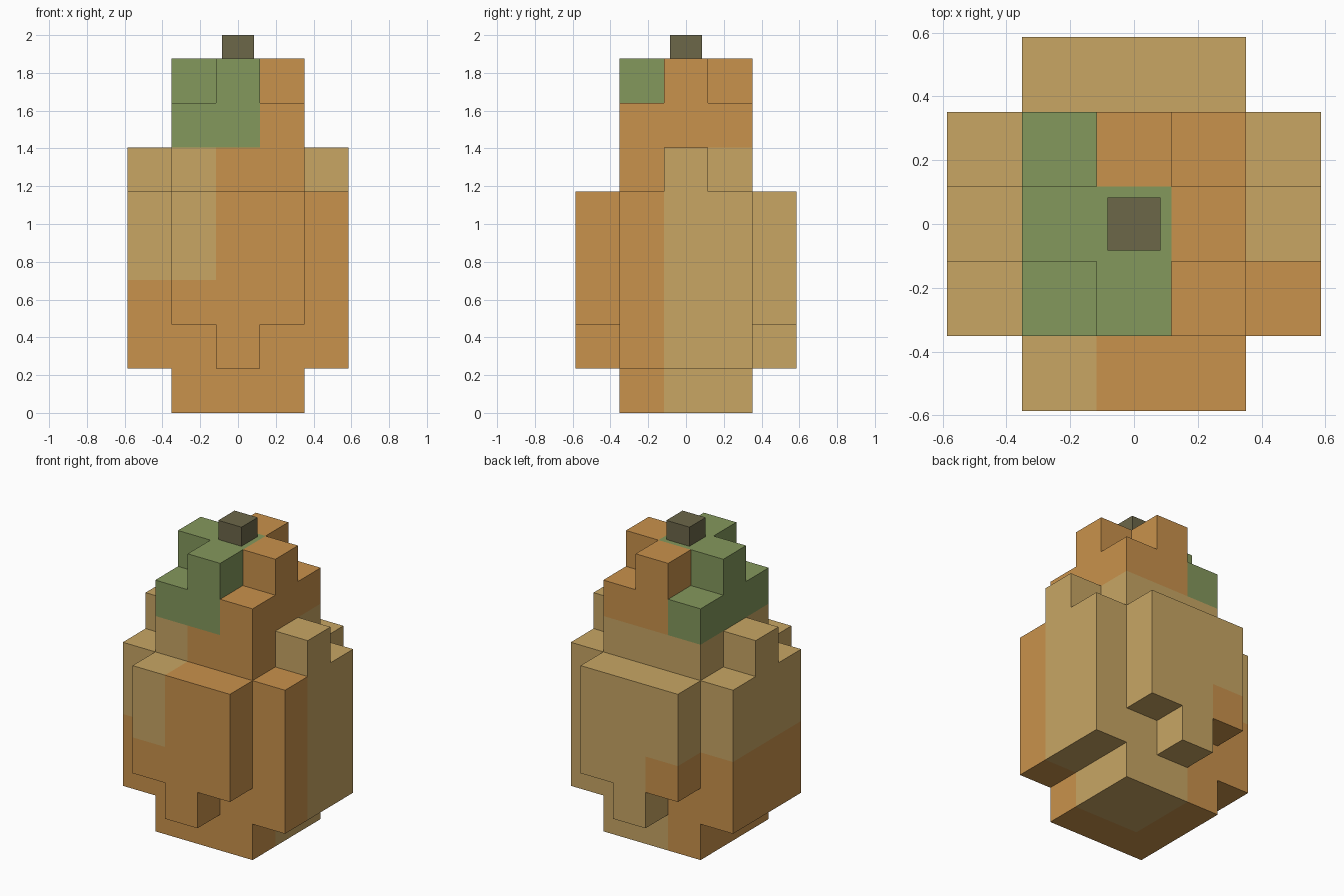
import bpy, bmesh
from mathutils import Vector

if "Cube" in bpy.data.objects:
    bpy.data.objects.remove(bpy.data.objects["Cube"])

U = 1.875 / 8  # size of one block


def linear(c):
    c /= 255
    return c / 12.92 if c <= 0.04045 else ((c + 0.055) / 1.055) ** 2.4


def material(name, rgb):
    m = bpy.data.materials.new(name)
    m.diffuse_color = (*[linear(c) for c in rgb], 1)
    m.use_nodes = True
    m.node_tree.nodes["Principled BSDF"].inputs["Base Color"].default_value = m.diffuse_color
    return m


ORANGE, TAN, GREEN = 0, 1, 2
skin = [material("orange", (201, 146, 76)),
        material("tan", (200, 166, 100)),
        material("green", (132, 152, 92))]
stem_brown = material("stem brown", (108, 103, 73))


def block(x, y, z):
    """Set of grid cells filling inclusive ranges (x and y run -2..2, z runs 0..7)."""
    return {(i, j, k) for i in range(x[0], x[1] + 1)
            for j in range(y[0], y[1] + 1) for k in range(z[0], z[1] + 1)}


# Core, and the cross-shaped top
cells = block((-1, 1), (-1, 1), (0, 6))
cells |= block((-1, 1), (0, 0), (7, 7)) | block((0, 0), (-1, 1), (7, 7))
for s in (-2, 2):
    # Side slabs with a raised middle
    cells |= block((s, s), (-1, 1), (1, 4)) | block((s, s), (0, 0), (5, 5))
    # Front and back slabs with a hanging tab
    cells |= block((-1, 1), (s, s), (2, 4)) | block((0, 0), (s, s), (1, 1))


def colour(i, j, k):
    if k >= 6:  # leafy crown, orange on the right and back
        return GREEN if i < 0 or (i == 0 and j <= 0) else ORANGE
    if i < 0:   # left half splits by height
        return ORANGE if k <= 2 else TAN
    return ORANGE if j < 0 else TAN  # right half splits front to back


def add_object(name, bm, mats):
    me = bpy.data.meshes.new(name)
    bm.to_mesh(me)
    bm.free()
    for m in mats:
        me.materials.append(m)
    ob = bpy.data.objects.new(name, me)
    bpy.context.collection.objects.link(ob)
    return ob


# Fruit body: only the outer faces of the cells
bm = bmesh.new()
verts = {}


def vert(p):
    key = tuple(round(2 * c) for c in p)
    if key not in verts:
        verts[key] = bm.verts.new(p * U)
    return verts[key]


for cell in sorted(cells):
    centre = Vector(cell) + Vector((0, 0, 0.5))
    for axis in range(3):
        for sign in (-1, 1):
            n = Vector((0, 0, 0))
            n[axis] = sign
            if tuple(c + int(d) for c, d in zip(cell, n)) in cells:
                continue
            u = Vector((0, 0, 0))
            u[(axis + 1) % 3] = 1
            v = n.cross(u)
            quad = [centre + (n + a * u + b * v) / 2
                    for a, b in ((-1, -1), (1, -1), (1, 1), (-1, 1))]
            f = bm.faces.new([vert(p) for p in quad])
            f.material_index = colour(*cell)
add_object("fruit_body", bm, skin)

# Stem
bm = bmesh.new()
bmesh.ops.create_cube(bm, size=1)
bmesh.ops.scale(bm, vec=(0.167, 0.167, 0.125), verts=bm.verts)
bmesh.ops.translate(bm, vec=(0, 0, 1.9375), verts=bm.verts)
add_object("stem", bm, [stem_brown])
